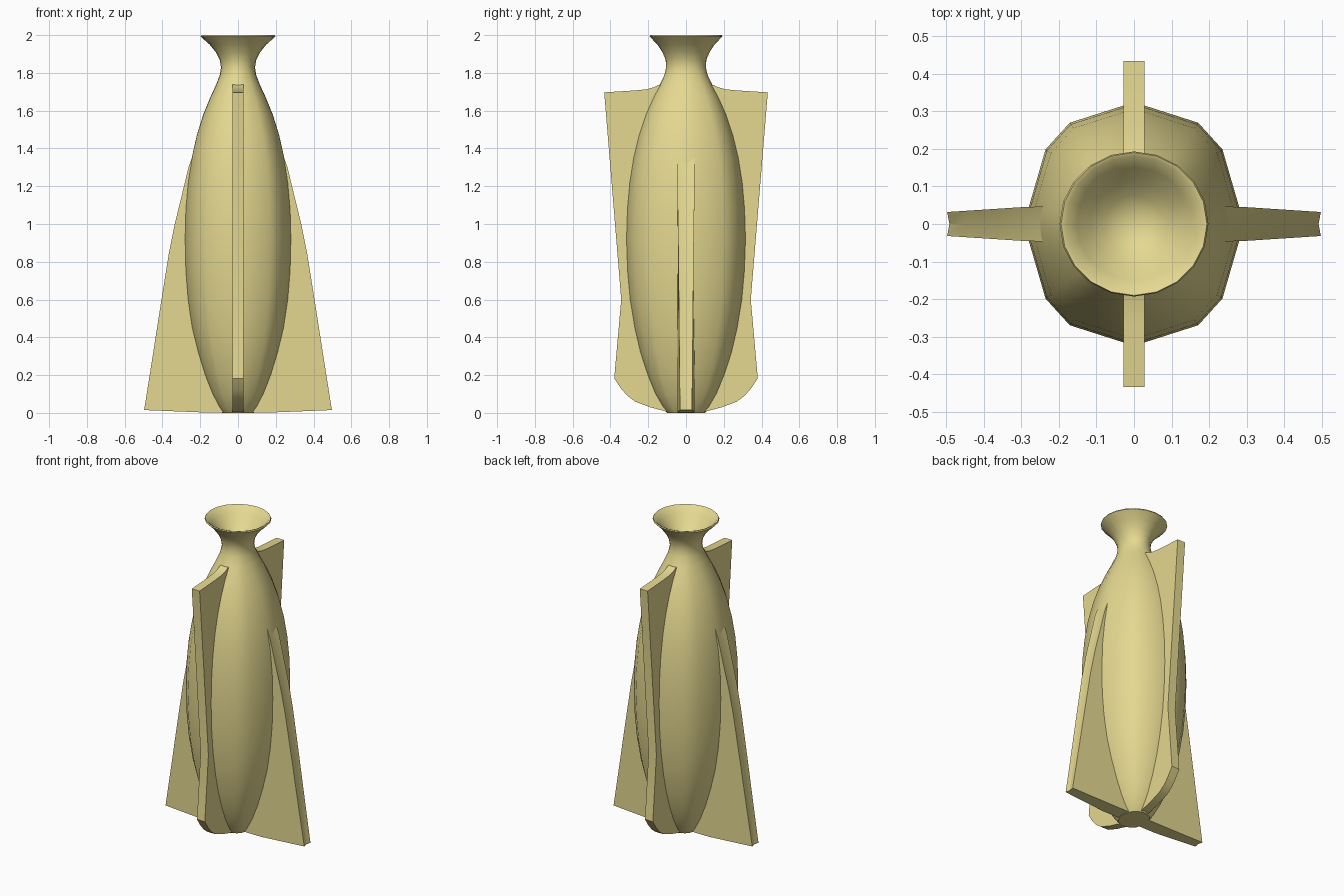
import bpy, bmesh, math

if "Cube" in bpy.data.objects:
    bpy.data.objects.remove(bpy.data.objects["Cube"])

mat = bpy.data.materials.new("pale_yellow_glaze")
mat.diffuse_color = (0.78, 0.69, 0.28, 1)
mat.use_nodes = True
mat.node_tree.nodes["Principled BSDF"].inputs["Base Color"].default_value = mat.diffuse_color


def finish(name, bm, angle):
    bmesh.ops.recalc_face_normals(bm, faces=bm.faces)
    me = bpy.data.meshes.new(name)
    bm.to_mesh(me)
    bm.free()
    me.materials.append(mat)
    ob = bpy.data.objects.new(name, me)
    bpy.context.collection.objects.link(ob)
    bpy.ops.object.select_all(action='DESELECT')
    ob.select_set(True)
    bpy.context.view_layer.objects.active = ob
    bpy.ops.object.shade_smooth_by_angle(angle=math.radians(angle))
    return ob


# Body section: one quadrant of a rounded box, mirrored to 20 points (unit half widths)
quad = [(1, 0), (1, 0.14), (0.84, 0.63), (0.61, 0.855), (0.1, 1)]
section = []
for k in range(4):
    sx, sy = [(1, 1), (-1, 1), (-1, -1), (1, -1)][k]
    pts = quad if k % 2 == 0 else [(0, 1)] + quad[:0:-1]
    section += [(sx * x, sy * y) for x, y in pts]

# Vase rings: z, half width x, half width y, roundness (0 boxy, 1 circular)
rings = [
    (0, .085, .10, .6), (.03, .105, .125, .4), (.1, .14, .165, .2), (.2, .178, .205, 0),
    (.32, .213, .243, 0), (.45, .243, .272, 0), (.6, .264, .296, 0), (.75, .276, .309, 0),
    (.92, .28, .315, 0), (1.08, .276, .31, 0), (1.22, .264, .298, 0), (1.35, .245, .278, 0),
    (1.47, .218, .25, .1), (1.58, .184, .214, .2), (1.67, .147, .175, .4), (1.74, .115, .138, .6),
    (1.79, .096, .114, .8), (1.83, .09, .105, 1), (1.87, .097, .108, 1), (1.91, .118, .125, 1),
    (1.95, .15, .152, 1), (1.985, .19, .185, 1), (1.993, .198, .193, 1), (2.0, .194, .19, 1),
    # inside of the mouth
    (1.996, .182, .18, 1), (1.96, .152, .15, 1), (1.92, .115, .113, 1),
    (1.885, .078, .076, 1), (1.865, .04, .04, 1),
]
bm = bmesh.new()
loops = []
for z, hx, hy, rnd in rings:
    loop = []
    for i, (x, y) in enumerate(section):
        a = math.tau * i / len(section)
        cx, cy = math.cos(a), math.sin(a)
        loop.append(bm.verts.new((hx * (x + (cx - x) * rnd), hy * (y + (cy - y) * rnd), z)))
    loops.append(loop)
n = len(section)
for lo, hi in zip(loops, loops[1:]):
    for i in range(n):
        j = (i + 1) % n
        bm.faces.new((lo[i], lo[j], hi[j], hi[i]))
bm.faces.new(loops[0])
tip = bm.verts.new((0, 0, 1.86))
for i in range(n):
    bm.faces.new((loops[-1][i], loops[-1][(i + 1) % n], tip))
finish("vase_body", bm, 50)


# Fin from an (outward, z) outline, mirrored to the opposite side
def fin(name, outline, thickness, axis, hollow=0.0):
    bm = bmesh.new()
    cols = []
    for side in (-1, 0, 1):
        col = []
        for r, z in outline:
            t = side * thickness(r)
            o = r - hollow if side == 0 and r > 0.2 else r
            col.append(bm.verts.new((o, t, z) if axis == 0 else (t, o, z)))
        cols.append(col)
    bm.faces.new(cols[0])
    bm.faces.new(cols[2])
    m = len(outline)
    for a, b in zip(cols, cols[1:]):
        for i in range(m):
            j = (i + 1) % m
            bm.faces.new((a[i], a[j], b[j], b[i]))
    ob = finish(name, bm, 20)
    mod = ob.modifiers.new("opposite_side", 'MIRROR')
    mod.use_axis = (axis == 0, axis == 1, False)
    mod.use_mirror_merge = False
    return ob


# Side fins, flaring to the foot
fin("side_fins", [(.04, .003), (.2, .003), (.497, .015), (.455, .28), (.413, .55), (.365, .85),
                  (.335, 1.0), (.303, 1.13), (.262, 1.3), (.22, 1.42), (.04, 1.42)],
    lambda r: 0.046 - max(0, r - 0.28) * 0.065, 0, 0.006)

# Front and back fins, widest at the shoulder
fin("front_back_fins", [(.03, .003), (.1, .006), (.19, .03), (.27, .06), (.31, .09), (.345, .13),
                        (.38, .183), (.343, .6), (.433, 1.697), (.27, 1.707), (.21, 1.713),
                        (.17, 1.724), (.145, 1.737), (.03, 1.74)],
    lambda r: 0.028, 1)
